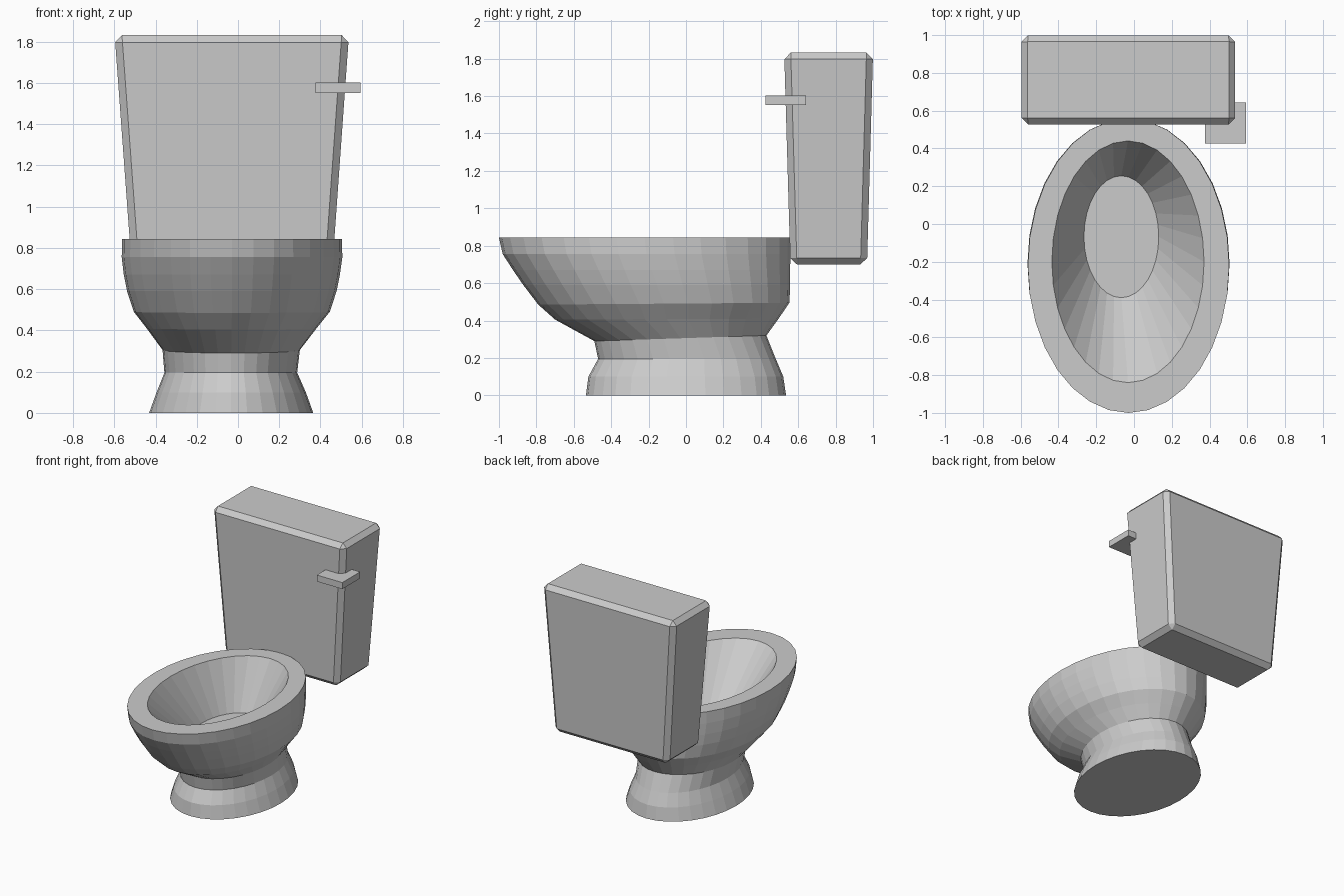
import bpy
import bmesh
from math import cos, sin, tau

if "Cube" in bpy.data.objects:
    bpy.data.objects.remove(bpy.data.objects["Cube"])

SEGMENTS = 32


def finish(name, bm):
    bmesh.ops.recalc_face_normals(bm, faces=bm.faces)
    mesh = bpy.data.meshes.new(name)
    bm.to_mesh(mesh)
    bm.free()
    obj = bpy.data.objects.new(name, mesh)
    bpy.context.collection.objects.link(obj)
    return obj


def loft(name, sections):
    """Skin elliptical rings: (z front, z back, centre x, half width, y front, y back)."""
    bm = bmesh.new()
    rings = []
    for z0, z1, cx, rx, y0, y1 in sections:
        ring = []
        for i in range(SEGMENTS):
            a = tau * i / SEGMENTS
            t = (sin(a) + 1) / 2
            ring.append(bm.verts.new((cx + rx * cos(a), y0 + (y1 - y0) * t, z0 + (z1 - z0) * t)))
        rings.append(ring)
    for low, high in zip(rings, rings[1:]):
        for i in range(SEGMENTS):
            j = (i + 1) % SEGMENTS
            bm.faces.new((low[i], low[j], high[j], high[i]))
    bm.faces.new(rings[0][::-1])
    bm.faces.new(rings[-1])
    return finish(name, bm)


def tapered_box(name, bottom, top, z0, z1, bevel=0):
    """Box between two rectangles given as (x0, x1, y0, y1)."""
    bm = bmesh.new()
    bmesh.ops.create_cube(bm, size=2)
    for v in bm.verts:
        x0, x1, y0, y1 = top if v.co.z > 0 else bottom
        v.co = (x1 if v.co.x > 0 else x0, y1 if v.co.y > 0 else y0, z1 if v.co.z > 0 else z0)
    if bevel:
        bmesh.ops.bevel(bm, geom=bm.edges[:], offset=bevel, segments=1,
                        profile=0.5, affect='EDGES')
    return finish(name, bm)


# Pedestal, bowl, rim and hollow as one continuous skin
loft("bowl_and_pedestal", [
    (0.00, 0.00, -0.033, 0.398, -0.535, 0.535),
    (0.10, 0.10, -0.033, 0.362, -0.522, 0.520),
    (0.195, 0.195, -0.035, 0.322, -0.470, 0.480),
    (0.29, 0.32, -0.033, 0.333, -0.490, 0.430),
    (0.405, 0.41, -0.031, 0.410, -0.700, 0.495),
    (0.485, 0.495, -0.030, 0.475, -0.790, 0.553),
    (0.59, 0.59, -0.030, 0.508, -0.870, 0.557),
    (0.67, 0.67, -0.030, 0.524, -0.925, 0.557),
    (0.755, 0.755, -0.029, 0.535, -0.980, 0.558),
    (0.843, 0.843, -0.029, 0.533, -1.000, 0.558),
    # inner rim edge and bowl floor
    (0.843, 0.843, -0.032, 0.403, -0.840, 0.440),
    (0.475, 0.475, -0.067, 0.198, -0.390, 0.255),
])

# Water tank with chamfered edges
tapered_box("tank", (-0.515, 0.457, 0.558, 0.968), (-0.598, 0.538, 0.525, 1.0),
            0.70, 1.832, 0.035)

# Flush handle on the tank corner
handle = (0.375, 0.593, 0.425, 0.642)
tapered_box("flush_handle", handle, handle, 1.552, 1.602)
